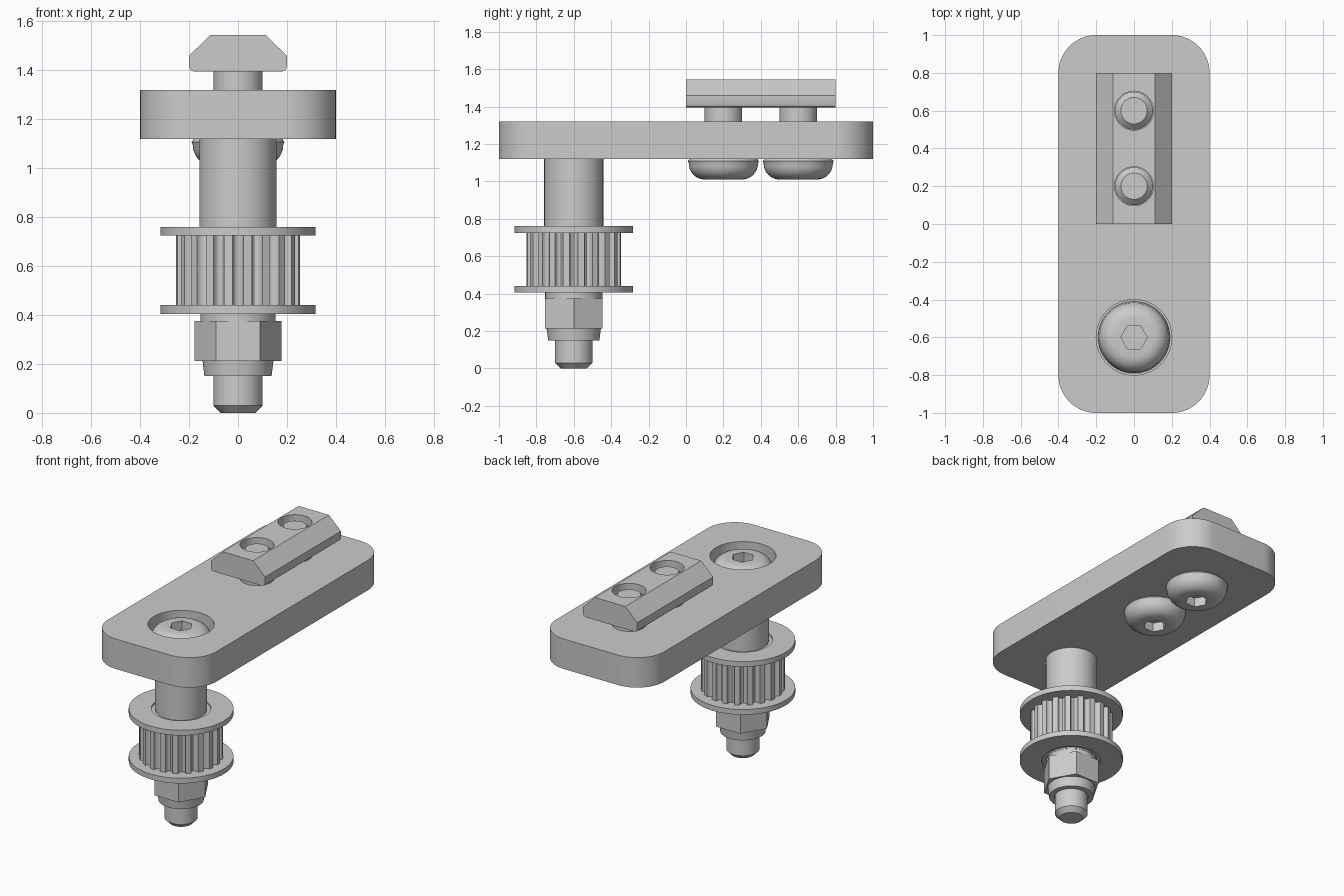
import bpy, bmesh
from math import pi, sin, cos
from mathutils import Vector, Matrix

if "Cube" in bpy.data.objects:
    bpy.data.objects.remove(bpy.data.objects["Cube"])

PULLEY_Y = -0.6
BOLT_YS = (0.2, 0.6)


def add_object(name, bm, loc=(0, 0, 0)):
    bmesh.ops.recalc_face_normals(bm, faces=bm.faces)
    mesh = bpy.data.meshes.new(name)
    bm.to_mesh(mesh)
    bm.free()
    ob = bpy.data.objects.new(name, mesh)
    ob.location = loc
    bpy.context.collection.objects.link(ob)
    return ob


def lathe(name, profile, loc=(0, 0, 0), steps=64):
    """Spin a closed (radius, z) outline around the z axis."""
    bm = bmesh.new()
    vs = [bm.verts.new((r, 0, z)) for r, z in profile]
    es = [bm.edges.new((a, b)) for a, b in zip(vs, vs[1:] + vs[:1])
          if a.co.x > 0 or b.co.x > 0]
    bmesh.ops.spin(bm, geom=vs + es, cent=(0, 0, 0), axis=(0, 0, 1),
                   angle=2 * pi, steps=steps)
    bmesh.ops.remove_doubles(bm, verts=bm.verts, dist=1e-5)
    return add_object(name, bm, loc)


def ring(name, r_in, r_out, z0, z1, y=PULLEY_Y):
    return lathe(name, [(r_in, z0), (r_out, z0), (r_out, z1), (r_in, z1)], (0, y, 0))


def extrude(name, points, vec, loc=(0, 0, 0)):
    """Extrude a planar outline along a vector."""
    bm = bmesh.new()
    face = bm.faces.new([bm.verts.new(p) for p in points])
    res = bmesh.ops.extrude_face_region(bm, geom=[face], use_keep_orig=True)
    moved = [g for g in res["geom"] if isinstance(g, bmesh.types.BMVert)]
    bmesh.ops.translate(bm, verts=moved, vec=Vector(vec))
    return add_object(name, bm, loc)


def cut(ob, r, z0, z1, y, sides=64):
    """Cut a round or hexagonal hole."""
    pts = [(r * cos(2 * pi * i / sides), y + r * sin(2 * pi * i / sides), z0)
           for i in range(sides)]
    cutter = extrude("cutter", pts, (0, 0, z1 - z0), ob.location)
    cutter.hide_render = True
    mod = ob.modifiers.new("hole", 'BOOLEAN')
    mod.operation, mod.solver, mod.object = 'DIFFERENCE', 'EXACT', cutter
    bpy.context.view_layer.objects.active = ob
    bpy.ops.object.modifier_apply(modifier=mod.name)
    bpy.data.objects.remove(cutter)


def button_bolt(name, y, z, length, flip=False):
    """Domed screw with hexagonal socket; z is the underside of the head."""
    dome = [(0.185 - 0.085 * (1 - cos(a)), 0.025 + 0.085 * sin(a))
            for a in (i * pi / 16 for i in range(9))]
    bolt = lathe(name, [(0, -length), (0.07, -length), (0.1, -length + 0.03),
                        (0.1, 0), (0.18, 0), (0.19, 0.012)] + dome + [(0, 0.11)])
    cut(bolt, 0.07, 0.05, 0.2, 0, 6)
    if flip:
        bolt.data.transform(Matrix.Rotation(pi, 4, 'X'))
    bolt.location = (0, y, z)
    return bolt


# Rounded plate with counterbore and bolt holes
outline = []
for k, (cx, cy) in enumerate([(0.2, 0.8), (-0.2, 0.8), (-0.2, -0.8), (0.2, -0.8)]):
    for i in range(17):
        a = k * pi / 2 + i * pi / 32
        outline.append((cx + 0.2 * cos(a), cy + 0.2 * sin(a), 1.12))
plate = extrude("plate", outline, (0, 0, 0.2))
cut(plate, 0.2, 1.2, 1.4, PULLEY_Y)
for y in (PULLEY_Y, *BOLT_YS):
    cut(plate, 0.103, 1.0, 1.4, y)

# Sliding slot nut on top
half = [(0.18, 1.395), (0.194, 1.401), (0.2, 1.415), (0.2, 1.46), (0.112, 1.545)]
section = half + [(-x, z) for x, z in reversed(half)]
slot_nut = extrude("slot_nut", [(x, 0, z) for x, z in section], (0, 0.8, 0))
for y in BOLT_YS:
    cut(slot_nut, 0.103, 1.3, 1.6, y)

# Bolts: long pulley axle and two short plate bolts from below
button_bolt("axle_bolt", PULLEY_Y, 1.2, 1.2)
for i, y in enumerate(BOLT_YS):
    button_bolt(f"plate_bolt_{i + 1}", y, 1.12, 0.4, flip=True)

# Spacer tube and toothed pulley with flanges and bearing
ring("spacer", 0.103, 0.158, 0.76, 1.12)
ring("upper_flange", 0.18, 0.317, 0.725, 0.76)
ring("lower_flange", 0.18, 0.317, 0.405, 0.44)
teeth = []
for i in range(20):
    base = 2 * pi * i / 20
    for j in range(9):
        t = pi * j / 8
        a = base - 0.09 * cos(t)
        r = 0.254 - 0.03 * sin(t)
        teeth.append((r * cos(a), r * sin(a), 0.44))
belt_wheel = extrude("belt_wheel", teeth, (0, 0, 0.285), (0, PULLEY_Y, 0))
cut(belt_wheel, 0.18, 0.3, 0.9, 0)
lathe("bearing", [(0.103, 0.405), (0.155, 0.405), (0.155, 0.415), (0.18, 0.415),
                  (0.18, 0.75), (0.155, 0.75), (0.155, 0.76), (0.103, 0.76)],
      (0, PULLEY_Y, 0))

# Washer and lock nut with tapered collar
ring("washer", 0.103, 0.153, 0.375, 0.405)
hexagon = [(0.178 * cos(i * pi / 3), 0.178 * sin(i * pi / 3), 0.213) for i in range(6)]
lock_nut = extrude("lock_nut", hexagon, (0, 0, 0.162), (0, PULLEY_Y, 0))
cut(lock_nut, 0.103, 0.1, 0.5, 0)
lathe("lock_nut_collar", [(0.103, 0.15), (0.137, 0.15), (0.145, 0.213), (0.103, 0.213)],
      (0, PULLEY_Y, 0))

# Smooth curved surfaces, keep edges sharp
bpy.ops.object.select_all(action='SELECT')
bpy.context.view_layer.objects.active = plate
bpy.ops.object.shade_smooth_by_angle(angle=pi / 6)
